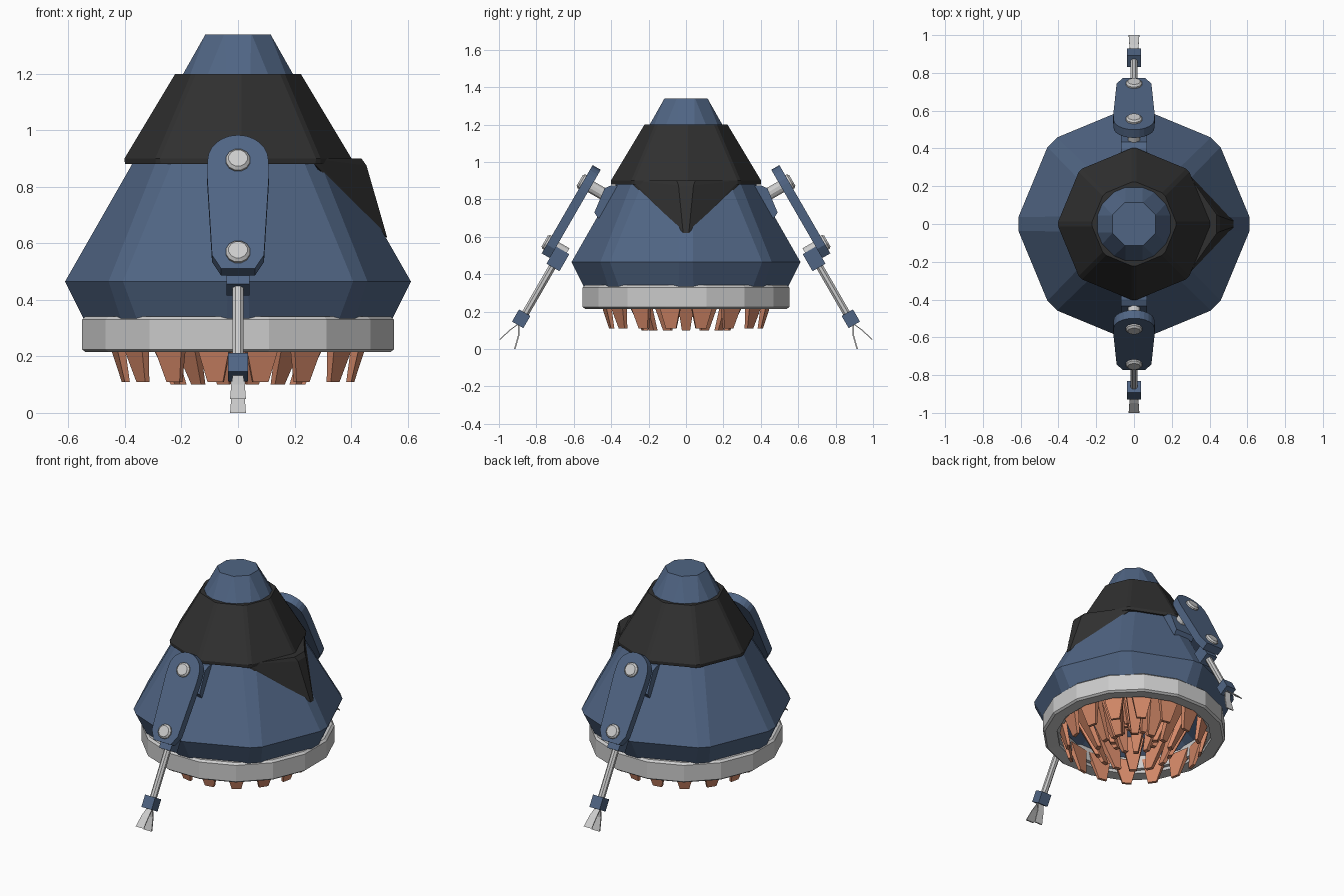
import bpy, bmesh, math
from mathutils import Vector, Matrix

if "Cube" in bpy.data.objects:
    bpy.data.objects.remove(bpy.data.objects["Cube"])


def material(name, rgb):
    m = bpy.data.materials.new(name)
    m.diffuse_color = (*rgb, 1)
    m.use_nodes = True
    m.node_tree.nodes["Principled BSDF"].inputs["Base Color"].default_value = m.diffuse_color
    return m


BLUE = material("blue_paint", (0.08, 0.13, 0.23))
BLACK = material("black_paint", (0.03, 0.03, 0.03))
COPPER = material("copper", (0.66, 0.25, 0.14))


def make(name, bm, mat=None, matrix=None):
    if matrix:
        bmesh.ops.transform(bm, matrix=matrix, verts=bm.verts)
    bmesh.ops.recalc_face_normals(bm, faces=bm.faces)
    me = bpy.data.meshes.new(name)
    bm.to_mesh(me)
    bm.free()
    ob = bpy.data.objects.new(name, me)
    bpy.context.collection.objects.link(ob)
    if mat:
        me.materials.append(mat)
    return ob


def octagon(r, w):
    """Octagon with each corner cut to a small facet of half-width w."""
    return [Matrix.Rotation(k * math.pi / 4, 2) @ Vector((r, s * w))
            for k in range(8) for s in (-1, 1)]


def circle(r, n):
    return [Vector((r * math.cos(2 * math.pi * (k + .5) / n),
                    r * math.sin(2 * math.pi * (k + .5) / n))) for k in range(n)]


def loft(levels, cap=True):
    """Skin a list of (outline, z); open ends are capped, otherwise looped."""
    bm = bmesh.new()
    rings = [[bm.verts.new((p.x, p.y, z)) for p in pts] for pts, z in levels]
    pairs = list(zip(rings, rings[1:]))
    if not cap:
        pairs.append((rings[-1], rings[0]))
    for a, b in pairs:
        n = len(a)
        for i in range(n):
            bm.faces.new((a[i], a[(i + 1) % n], b[(i + 1) % n], b[i]))
    if cap:
        bm.faces.new(rings[0])
        bm.faces.new(rings[-1])
    return bm


def hull(points):
    bm = bmesh.new()
    for p in points:
        bm.verts.new(p)
    bmesh.ops.convex_hull(bm, input=bm.verts)
    return bm


def box(lo, hi):
    return hull([(x, y, z) for x in (lo[0], hi[0])
                 for y in (lo[1], hi[1]) for z in (lo[2], hi[2])])


def extrude(outline, lo, hi):
    return loft([([Vector(p) for p in outline], lo), ([Vector(p) for p in outline], hi)])


# conical body, hollow underneath
make("body", loft([(octagon(r, w), z) for r, w, z in (
    (.12, .03, .56), (.46, .04, .32), (.54, .04, .32), (.612, .036, .465),
    (.375, .04, .88), (.115, .046, 1.34))]), BLUE)

# black collar
make("collar", loft([(octagon(r, w), z) for r, w, z in (
    (.36, .02, .88), (.40, .012, .88), (.402, .012, .90),
    (.222, .012, 1.2), (.17, .012, 1.2))]), BLACK)

# wedge-shaped visor on the +x side
make("visor", hull([p for s in (-1, 1) for p in (
    (.27, s * .285, .90), (.27, s * .285, .88), (.437, s * .05, .90),
    (.455, s * .04, .875), (.528, s * .015, .62), (.42, s * .01, .66))]), BLACK)

# metal base ring and inner lip
make("base_ring", loft([(circle(r, 16), z) for r, z in (
    (.475, .22), (.55, .215), (.563, .225), (.563, .33), (.55, .342), (.475, .342))],
    cap=False))
make("inner_lip", loft([(circle(r, 16), z) for r, z in (
    (.45, .24), (.48, .24), (.48, .33), (.45, .33))], cap=False))


# rows of tapered teeth
def teeth_row(name, count, base, tip, wb, wt, thick, phase=0):
    bm = bmesh.new()
    for k in range(count):
        rot = Matrix.Rotation(2 * math.pi * (k + phase) / count, 4, 'Z')
        pts = []
        for (r, z), w, t in ((base, wb, thick), (tip, wt, thick * .5)):
            pts += [(r + dt, s * w, z) for dt in (-t, t) for s in (-1, 1)]
        vs = [bm.verts.new(rot @ Vector(p)) for p in pts]
        for f in ((0, 1, 3, 2), (4, 5, 7, 6), (0, 1, 5, 4),
                  (1, 3, 7, 5), (3, 2, 6, 7), (2, 0, 4, 6)):
            bm.faces.new([vs[i] for i in f])
    make(name, bm, COPPER)


teeth_row("outer_teeth", 16, (.45, .30), (.405, .11), .075, .028, .018, .5)
teeth_row("middle_teeth", 14, (.36, .40), (.225, .10), .07, .022, .025)
teeth_row("inner_teeth", 12, (.25, .48), (.13, .17), .055, .015, .03, .5)
teeth_row("throat_teeth", 8, (.12, .55), (.05, .28), .035, .01, .025)


# strip of sheet following a bent (y, z) path, widening toward the tip
def claw(path, widths, t=.004):
    bm = bmesh.new()
    rows = [[bm.verts.new((x, y + dy, z)) for x, dy in
             ((-w, -t), (w, -t), (w, t), (-w, t))] for (y, z), w in zip(path, widths)]
    for a, b in zip(rows, rows[1:]):
        for i in range(4):
            bm.faces.new((a[i], a[(i + 1) % 4], b[(i + 1) % 4], b[i]))
    bm.faces.new(rows[0])
    bm.faces.new(rows[-1])
    return bm


# two arms; local axes: x across, y down the arm, z outward from the body
c, s30 = math.cos(math.pi / 6), .5
FRAME = Matrix(((1, 0, 0, 0), (0, -s30, -c, -.53), (0, -c, s30, .88), (0, 0, 0, 1)))
plate = [(.108 * math.cos(a), -.105 * math.sin(a))
         for a in (math.pi * k / 12 for k in range(13))]
plate += [(-.11, .05), (-.092, .385), (-.06, .44), (.06, .44), (.092, .385), (.11, .05)]

for side, ang in (("front", 0), ("back", math.pi)):
    turn = Matrix.Rotation(ang, 4, 'Z')
    M = turn @ FRAME

    make(side + "_arm_plate", extrude(plate, -.025, .025), BLUE, M)
    # pivot pins with chamfered heads
    for label, y, inner in (("upper", 0, -.14), ("lower", .375, -.09)):
        at = Vector((0, y))
        make(f"{side}_{label}_pin", loft([([p + at for p in circle(r, 12)], z) for r, z in (
            (.034, inner), (.034, .025), (.044, .025), (.044, .034), (.034, .044))]), None, M)
    # shoulder bracket on the body
    bracket = [(-.36, .875), (-.40, .875), (-.435, .86), (-.49, .73), (-.47, .70), (-.40, .72)]
    make(side + "_bracket", hull([(x, y, z) for x in (-.07, .07) for y, z in bracket]),
         BLUE, turn)
    # forearm: knuckle, rod, wrist
    make(side + "_knuckle", box((-.04, .37, -.105), (.04, .475, -.025)), BLUE, M)
    rod = loft([(circle(.021, 8), .45), (circle(.021, 8), .78)])
    to_y = Matrix(((1, 0, 0, 0), (0, 0, 1, 0), (0, -1, 0, -.06), (0, 0, 0, 1)))
    make(side + "_rod", rod, None, M @ to_y)
    make(side + "_wrist", box((-.036, .76, -.09), (.036, .835, -.02)), BLUE, M)
    # two thin claws
    make(side + "_outer_claw", claw([(-.895, .135), (-.943, .10), (-.996, .05)],
                                    (.018, .024, .028)), None, turn)
    make(side + "_inner_claw", claw([(-.893, .135), (-.893, .08), (-.915, 0)],
                                    (.018, .022, .028)), None, turn)
